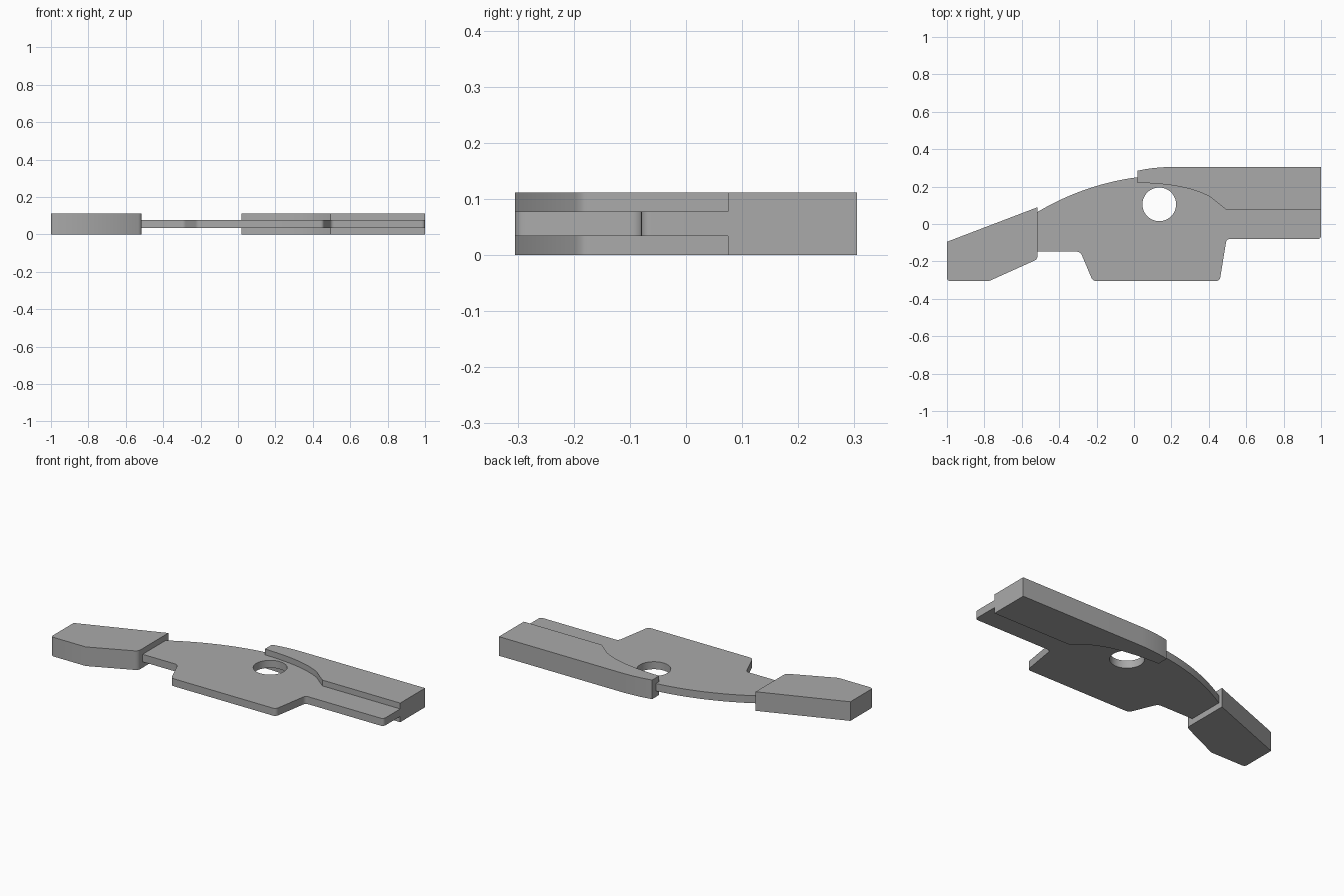
import bpy
import bmesh
import math
from mathutils import Vector

cube = bpy.data.objects.get("Cube")
if cube:
    bpy.data.objects.remove(cube, do_unlink=True)

grey = bpy.data.materials.new("plain grey")
grey.use_nodes = True
colour = (0.4, 0.4, 0.4, 1)
grey.diffuse_color = colour
grey.node_tree.nodes["Principled BSDF"].inputs["Base Color"].default_value = colour


def bend(a, control, b, steps=12):
    """Points along a curve from a to b, pulled towards control."""
    a, control, b = Vector(a), Vector(control), Vector(b)
    ts = [i / steps for i in range(steps + 1)]
    return [a * (1 - t) ** 2 + control * 2 * t * (1 - t) + b * t * t for t in ts]


def fillet(before, corner, after, radius=0.02):
    """Rounded corner between two straight edges."""
    c = Vector(corner)
    a = c + (Vector(before) - c).normalized() * radius
    b = c + (Vector(after) - c).normalized() * radius
    return bend(a, c, b, 5)


def slab(name, outlines, low, high):
    """Flat part cut from closed outlines, inner ones becoming holes."""
    curve = bpy.data.curves.new(name, "CURVE")
    curve.dimensions = "2D"
    curve.fill_mode = "BOTH"
    curve.extrude = (high - low) / 2
    for points in outlines:
        spline = curve.splines.new("POLY")
        spline.points.add(len(points) - 1)
        for point, p in zip(spline.points, points):
            point.co = (p[0], p[1], 0, 1)
        spline.use_cyclic_u = True
    obj = bpy.data.objects.new(name, curve)
    bpy.context.collection.objects.link(obj)
    bpy.ops.object.select_all(action="DESELECT")
    obj.select_set(True)
    bpy.context.view_layer.objects.active = obj
    bpy.ops.object.convert(target="MESH")
    obj = bpy.context.object
    obj.name = name
    bm = bmesh.new()
    bm.from_mesh(obj.data)
    bmesh.ops.translate(bm, verts=bm.verts, vec=(0, 0, (low + high) / 2))
    bmesh.ops.remove_doubles(bm, verts=bm.verts, dist=0.0001)
    bmesh.ops.recalc_face_normals(bm, faces=bm.faces)
    bm.to_mesh(obj.data)
    bm.free()
    obj.data.materials.clear()
    obj.data.materials.append(grey)
    bpy.ops.object.shade_smooth_by_angle(angle=math.radians(28))
    return obj


HEIGHT = 0.112

# Thin centre plate with a lower tab and a round hole
lower = [(-0.515, -0.148), (-0.287, -0.148), (-0.22, -0.305), (0.458, -0.305),
         (0.495, -0.08), (1, -0.08), (1, 0.075)]
plate = [lower[0]]
for i in range(1, len(lower) - 1):
    plate += fillet(*lower[i - 1:i + 2])
plate += [lower[-1], (0.99, 0.09), (0.99, 0.28), (0.2, 0.28)]
plate += bend((0.02, 0.25), (-0.26, 0.215), (-0.515, 0.065))
hole = [(0.135 + 0.09 * math.cos(a), 0.105 + 0.09 * math.sin(a))
        for a in (math.tau * i / 48 for i in range(48))]
slab("centre_plate", [plate, hole], 0.034, 0.078)

# Thick rail along the back edge
rail = [(1, 0.305)] + bend((0.2, 0.305), (0.1, 0.303), (0.02, 0.285))
rail += bend((0.02, 0.22), (0.28, 0.217), (0.41, 0.143))
rail += [(0.495, 0.075), (1, 0.075)]
slab("back_rail", [rail], 0, HEIGHT)

# Thick angled block at the end of the plate
tip, inner, corner, under, outer = (
    (-1, -0.095), (-0.515, 0.09), (-0.515, -0.188), (-0.775, -0.305), (-1, -0.305))
block = [tip, inner] + fillet(inner, corner, under) + [under] + fillet(under, outer, tip)
slab("end_block", [block], 0, HEIGHT)
